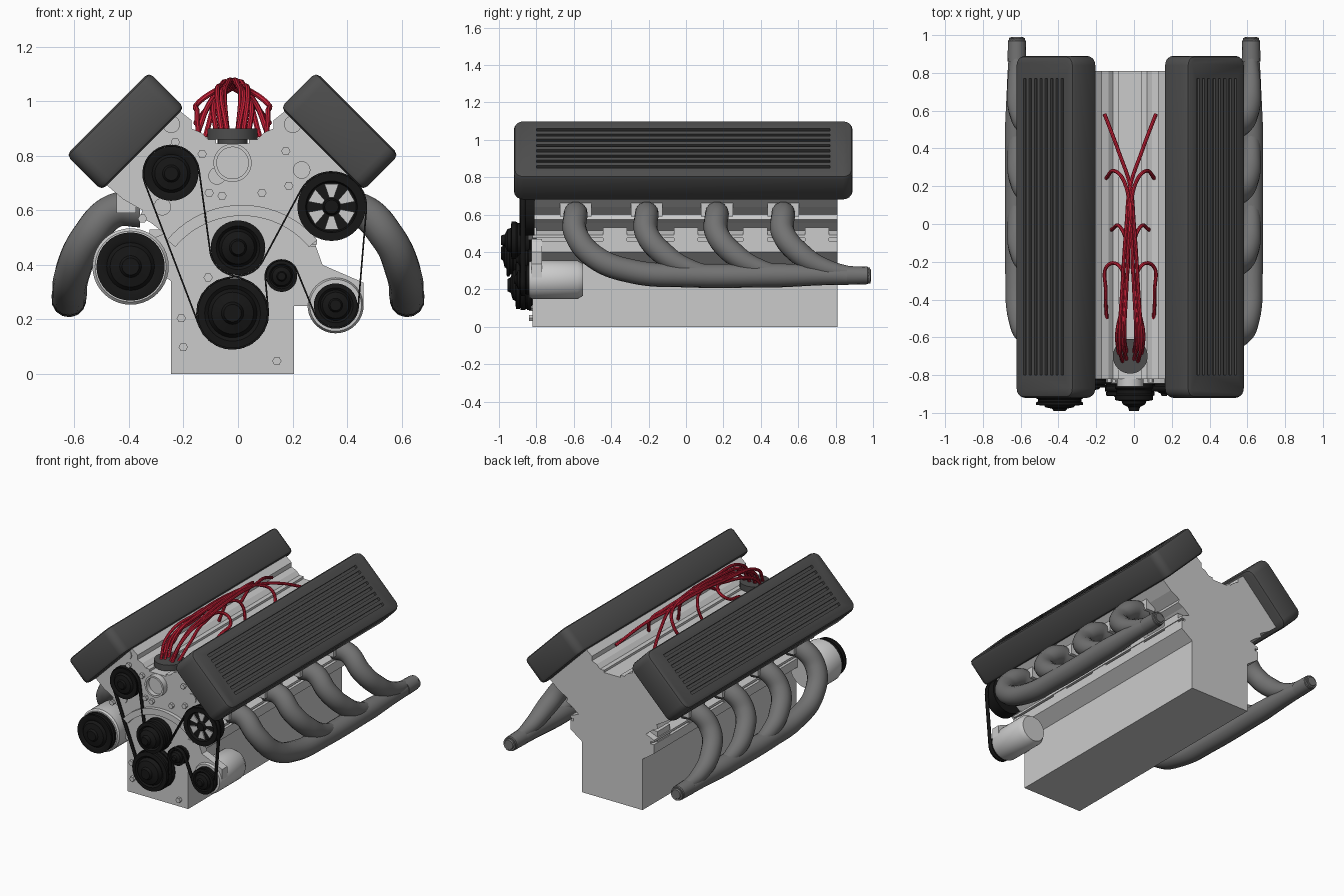
import bpy, bmesh, math
from mathutils import Vector, Matrix

if "Cube" in bpy.data.objects:
    bpy.data.objects.remove(bpy.data.objects["Cube"])

CX = -0.02  # symmetry plane of the block


def mat(name, c):
    m = bpy.data.materials.new(name)
    m.diffuse_color = (*c, 1)
    m.use_nodes = True
    m.node_tree.nodes["Principled BSDF"].inputs["Base Color"].default_value = m.diffuse_color
    return m


DARK = mat("dark_grey", (0.075, 0.075, 0.075))
STEEL = mat("steel", (0.17, 0.17, 0.17))
BLACK = mat("black", (0.008, 0.008, 0.008))
RED = mat("red", (0.6, 0.015, 0.04))


def finish(o, m=None, smooth=True):
    bpy.ops.object.select_all(action='DESELECT')
    o.select_set(True)
    bpy.context.view_layer.objects.active = o
    if o.type == 'CURVE':
        bpy.ops.object.convert(target='MESH')
        o = bpy.context.object
    if m:
        o.data.materials.clear()
        o.data.materials.append(m)
    if smooth:
        bpy.ops.object.shade_smooth_by_angle(angle=math.radians(35))
    return o


def from_bm(name, bm, m=None, smooth=True):
    bmesh.ops.recalc_face_normals(bm, faces=bm.faces)
    me = bpy.data.meshes.new(name)
    bm.to_mesh(me)
    bm.free()
    o = bpy.data.objects.new(name, me)
    bpy.context.collection.objects.link(o)
    return finish(o, m, smooth)


def prism(name, pts, y0, y1, m=None):
    bm = bmesh.new()
    f = bm.faces.new([bm.verts.new((x, y0, z)) for x, z in pts])
    r = bmesh.ops.extrude_face_region(bm, geom=[f])
    bmesh.ops.translate(bm, vec=(0, y1 - y0, 0), verts=[v for v in r['geom'] if isinstance(v, bmesh.types.BMVert)])
    return from_bm(name, bm, m, False)


def lathe(name, cx, cz, prof, m=None, seg=40):
    bm = bmesh.new()
    ang = [2 * math.pi * i / seg for i in range(seg)]
    rings = [[bm.verts.new((cx + r * math.cos(a), y, cz + r * math.sin(a))) for a in ang] for r, y in prof]
    for a, b in zip(rings, rings[1:]):
        for i in range(seg):
            bm.faces.new((a[i], a[(i + 1) % seg], b[(i + 1) % seg], b[i]))
    bmesh.ops.remove_doubles(bm, verts=bm.verts, dist=1e-5)
    return from_bm(name, bm, m)


def tube(name, pts, r, m, radii=None, res=5, sides=3):
    cu = bpy.data.curves.new(name, 'CURVE')
    cu.dimensions = '3D'
    cu.bevel_depth, cu.bevel_resolution, cu.resolution_u, cu.use_fill_caps = r, sides, res, True
    sp = cu.splines.new('BEZIER')
    sp.bezier_points.add(len(pts) - 1)
    for i, (b, p) in enumerate(zip(sp.bezier_points, pts)):
        b.co = p
        b.handle_left_type = b.handle_right_type = 'AUTO'
        b.radius = radii[i] if radii else 1
    o = bpy.data.objects.new(name, cu)
    bpy.context.collection.objects.link(o)
    return finish(o, m)


def box_bm(bm, c, s):
    bmesh.ops.create_cube(bm, size=1, matrix=Matrix.Translation(c) @ Matrix.Diagonal((*s, 1)))


# engine block with pan, shoulders, V banks and valley
half = [(.225, 0), (.225, .34), (.31, .40), (.31, .46), (.285, .46), (.285, .475), (.31, .475), (.31, .49),
        (.25, .515), (.30, .555), (.34, .575), (.33, .60), (.40, .64), (.47, .70), (.20, .97), (.15, .93),
        (.15, .90), (.115, .885), (.09, .86), (.06, .86), (.06, .845)]
prism("engine_block", [(CX + u, z) for u, z in half] + [(CX - u, z) for u, z in reversed(half)], -.82, .81)

for s in (1, -1):
    side = "right" if s > 0 else "left"
    # valve cover with grooved outer face
    bm = bmesh.new()
    box_bm(bm, (0, 0, 0), (.43, 1.81, .185))
    up = [e for e in bm.edges if abs(e.verts[0].co.z - e.verts[1].co.z) > .1]
    bmesh.ops.bevel(bm, geom=up, offset=.05, segments=4, profile=.5, affect='EDGES')
    rim = [e for e in bm.edges if abs(e.verts[0].co.z - e.verts[1].co.z) < 1e-4]
    bmesh.ops.bevel(bm, geom=rim, offset=.022, segments=2, profile=.5, affect='EDGES')
    cover = from_bm(side + "_valve_cover", bm, DARK)
    bm = bmesh.new()
    for i in range(8):
        box_bm(bm, (-.14 + .04 * i, 0, .0925), (.018, 1.57, .03))
    cutter = from_bm("groove_cutter", bm, DARK, False)
    cutter.hide_render = True
    for o in (cover, cutter):
        o.matrix_world = Matrix.Translation((CX + s * .393, -.015, .89)) @ Matrix.Rotation(s * math.pi / 4, 4, 'Y')
    md = cover.modifiers.new("grooves", 'BOOLEAN')
    md.object, md.operation, md.solver = cutter, 'DIFFERENCE', 'EXACT'
    finish(cover, None, False)
    bpy.ops.object.modifier_apply(modifier=md.name)
    bpy.data.objects.remove(cutter)

    # exhaust: four runners sweeping into a collector
    ports = (-.59, -.21, .165, .52)
    for i, y in enumerate(ports):
        if i == 0:
            path = [(.36, y, .60), (.45, y, .60), (.55, y, .50), (.605, y + .10, .375), (.618, -.28, .295),
                    (.62, 0, .275), (.62, .5, .275), (.62, .78, .275), (.62, .90, .27), (.62, .985, .275)]
            rad = [1] * 7 + [.8, .68, .68]
        else:
            path = [(.36, y, .60), (.45, y, .60), (.55, y, .50), (.605, y + .09, .39), (.62, y + .22, .315),
                    (.62, y + .38, .285)]
            rad = [1, 1, 1, .97, .8, .5]
        tube(f"{side}_exhaust_{i + 1}", [(s * a, b, c) for a, b, c in path], .064, STEEL, rad, 8, 5)
    lathe(side + "_exhaust_tip", s * .62, .275, [(0, .99), (.03, .99), (.047, .97), (.05, .86), (0, .86)], STEEL, 16)
    # port flanges and shoulder pads
    bm = bmesh.new()
    for y in ports:
        box_bm(bm, (CX + s * .39, y, .63), (.07, .17, .08))
    for y in (-.38, 0, .37, .7):
        box_bm(bm, (CX + s * .275, y, .495), (.06, .13, .07))
    from_bm(side + "_port_flanges", bm, None, False)

    # ignition wires
    wires = [
        [(-.04, -.73, .89), (-.055, -.66, 1.0), (-.04, -.3, 1.06), (-.02, 0, 1.07), (0, .2, 1.05), (.06, .38, 1.01),
         (.135, .58, .92)],
        [(-.02, -.68, .89), (-.03, -.6, 1.0), (-.02, -.35, 1.06), (0, 0, 1.075), (.03, .22, 1.05), (.08, .28, 1.0),
         (.13, .24, .88)],
        [(.02, -.72, .89), (.04, -.62, 1.0), (.03, -.4, 1.05), (.015, -.12, 1.06), (.05, -.02, 1.03), (.1, -.03, .87)],
        [(.06, -.69, .89), (.07, -.58, .98), (.035, -.38, 1.03), (.06, -.22, 1.04), (.12, -.22, 1.0),
         (.13, -.35, .96), (.125, -.5, .88)]]
    for i, w in enumerate(wires):
        tube(f"{side}_wire_{i + 1}", [(CX + s * a, b, c) for a, b, c in w], .01, RED, None, 8, 2)

# distributor
bpy.ops.mesh.primitive_cylinder_add(vertices=32, radius=.092, depth=.04, location=(CX, -.70, .88))
bpy.context.object.name = "distributor_cap"
finish(bpy.context.object, DARK)
bpy.ops.mesh.primitive_cylinder_add(vertices=24, radius=.055, depth=.06, location=(CX, -.70, .85))
bpy.context.object.name = "distributor_base"
finish(bpy.context.object, DARK)

# front arch, round inlet and accessory bracket
arc = [math.radians(40 + 5 * i) for i in range(21)]
prism("timing_arch", [(.015 + .36 * math.cos(a), .26 + .36 * math.sin(a)) for a in arc] +
      [(.015 + .32 * math.cos(a), .26 + .32 * math.sin(a)) for a in reversed(arc)], -.845, -.80)
lathe("front_inlet", CX, .774, [(0, -.83), (.058, -.83), (.058, -.86), (.07, -.86), (.07, -.81), (0, -.81)])
prism("accessory_bracket", [(.2, .47), (.285, .47), (.31, .40), (.46, .335), (.46, .25), (.2, .25)], -.825, -.77)

# front bolts and plugs
bolts = [(210, 192), (223, 195), (263, 192), (203, 153), (287, 150), (290, 185), (176, 141), (143, 218),
         (209, 277), (182, 318), (184, 347), (278, 361)]
for r, seg, d, spots in ((.017, 6, .02, bolts),
                         (.032, 20, .006, [(172, 123), (218, 175), (294, 123), (303, 169), (163, 206)])):
    for px, pz in spots:
        lathe("front_bolt" if seg == 6 else "front_plug", (px - 239) / 274, (374 - pz) / 274,
              [(0, -.82 - d), (r, -.82 - d), (r, -.81), (0, -.81)], None, seg)

# pump and compressor bodies
lathe("left_pump", -.394, .394, [(0, -.90), (.13, -.90), (.14, -.89), (.14, -.74), (.12, -.71), (0, -.71)])
lathe("compressor", .358, .252, [(0, -.84), (.095, -.84), (.103, -.82), (.103, -.58), (.085, -.55), (0, -.55)])

# pulleys: x, z, radius, front y, back y
P = {"upper": (-.245, .735, .10, -.89, -.81), "fan": (.343, .613, .125, -.89, -.81),
     "pump": (-.394, .394, .125, -.99, -.89), "centre": (0, .463, .10, -.99, -.81),
     "crank": (CX, .223, .128, -.955, -.81), "idler": (.16, .358, .057, -.91, -.81),
     "compressor": (.358, .252, .08, -.92, -.82)}
for n, (x, z, r, a, b) in P.items():
    d = b - a
    prof = [(0, a), (.25 * r, a), (.32 * r, a + .12 * d), (.6 * r, a + .2 * d), (.7 * r, a + .36 * d),
            (.8 * r, a + .3 * d), (r, a + .32 * d), (r, a + .45 * d), (.92 * r, a + .5 * d), (.92 * r, a + .62 * d),
            (r, a + .67 * d), (r, a + .85 * d), (.6 * r, b), (0, b)]
    if n == "fan":
        prof = [(0, a), (.2 * r, a), (.25 * r, a + .02), (.72 * r, a + .02), (.76 * r, a), (r, a), (r, b), (0, b)]
    lathe(n + "_pulley", x, z, prof, BLACK)
# pale openings of the spoked pulley
fx, fz = P["fan"][:2]
for i in range(6):
    c = math.pi * (i + .5) / 3
    pts = [(fx + r * math.cos(c + t), fz + r * math.sin(c + t))
           for r, t in ((.035, -.25), (.088, -.3), (.088, .3), (.035, .25))]
    prism("spoke_opening", pts, -.878, -.865)


# belts run along tangents between signed circles (negative = back side)
def belt(name, route, y, w):
    cs = [(Vector(P[n][:2]), sg * (P[n][2] + .003)) for n, sg in route]
    ns = []
    for (c, r), (c2, r2) in zip(cs, cs[1:] + cs[:1]):
        d = c2 - c
        k = (r - r2) / d.length
        u = d.normalized()
        n = u * k + Vector((u.y, -u.x)) * math.sqrt(max(0, 1 - k * k))
        ns.append(math.atan2(n.y, n.x))
    pts = []
    for i, (c, r) in enumerate(cs):
        a, b = ns[i - 1], ns[i]
        sw = (b - a) % (2 * math.pi) if r > 0 else -((a - b) % (2 * math.pi))
        for j in range(17):
            t = a + sw * j / 16
            pts.append(c + r * Vector((math.cos(t), math.sin(t))))
    bm = bmesh.new()
    A, B = ([bm.verts.new((p.x, yy, p.y)) for p in pts] for yy in (y - w, y + w))
    for i in range(len(pts)):
        bm.faces.new((A[i - 1], A[i], B[i], B[i - 1]))
    o = from_bm(name, bm, BLACK)
    md = o.modifiers.new("thickness", 'SOLIDIFY')
    md.thickness, md.offset = .006, 0


belt("upper_belt", [("upper", 1), ("crank", 1), ("centre", -1)], -.838, .013)
belt("accessory_belt", [("crank", 1), ("idler", -1), ("compressor", 1), ("fan", 1), ("centre", -1)], -.872, .014)
